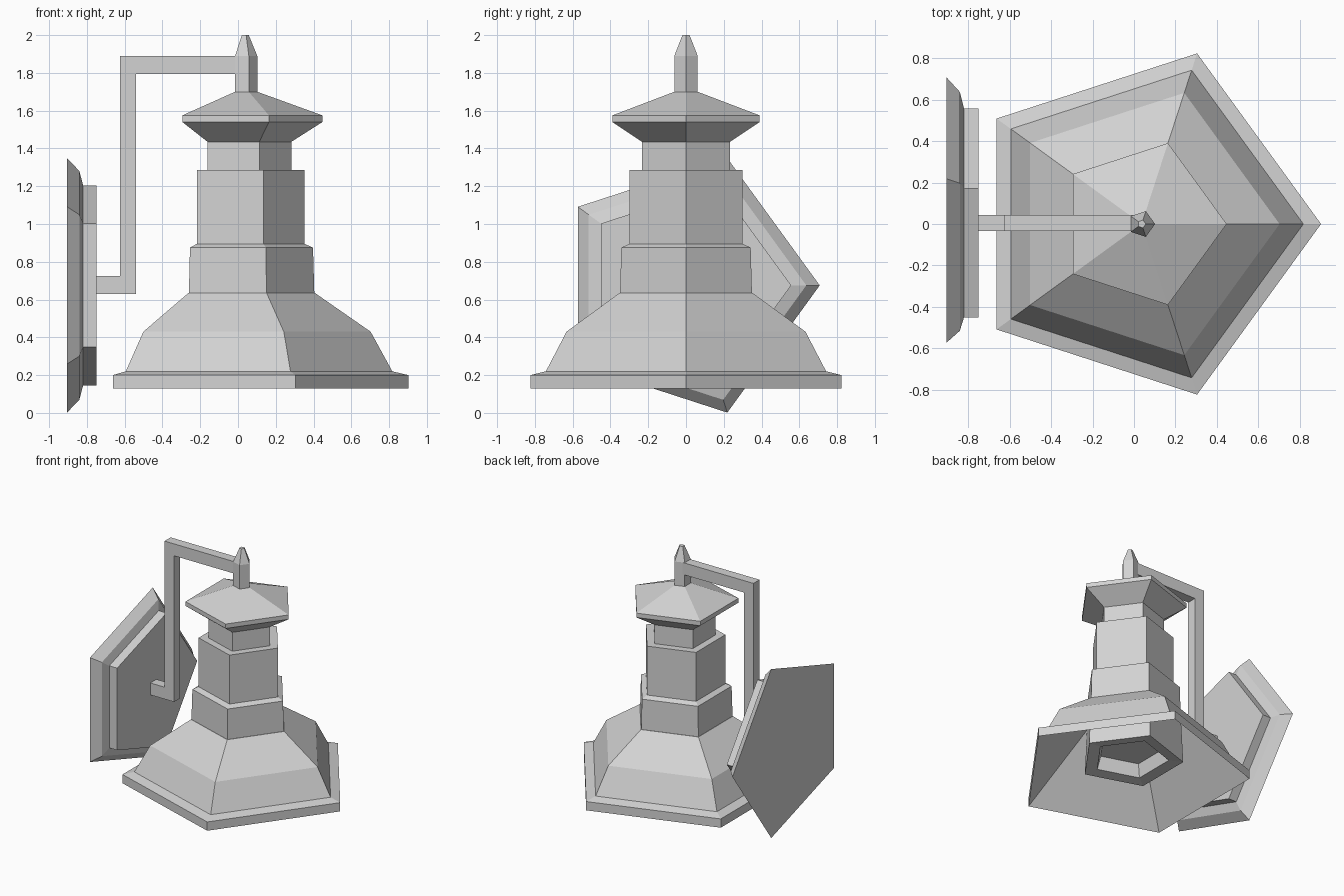
import bpy, bmesh
from math import cos, sin, tau
from mathutils import Matrix, Vector

cube = bpy.data.objects.get("Cube")
if cube:
    bpy.data.objects.remove(cube, do_unlink=True)

grey = bpy.data.materials.new("grey_metal")
grey.use_nodes = True
colour = (0.65, 0.65, 0.65, 1)
grey.diffuse_color = colour
grey.node_tree.nodes["Principled BSDF"].inputs["Base Color"].default_value = colour

SIDES = 5
AXIS = 0.037  # x of the lantern's centre line


def finish(bm, name):
    bmesh.ops.recalc_face_normals(bm, faces=bm.faces)
    mesh = bpy.data.meshes.new(name)
    bm.to_mesh(mesh)
    bm.free()
    mesh.materials.append(grey)
    obj = bpy.data.objects.new(name, mesh)
    bpy.context.collection.objects.link(obj)
    return obj


def turned(name, profile, place):
    """Five-sided solid from (radius, height) rings, capped at both ends."""
    bm = bmesh.new()
    rings = [[bm.verts.new((r * cos(tau * i / SIDES), r * sin(tau * i / SIDES), h))
              for i in range(SIDES)] for r, h in profile]
    for low, high in zip(rings, rings[1:]):
        for i in range(SIDES):
            j = (i + 1) % SIDES
            bm.faces.new((low[i], low[j], high[j], high[i]))
    bm.faces.new(rings[0][::-1])
    bm.faces.new(rings[-1])
    bm.transform(place)
    return finish(bm, name)


upright = Matrix.Translation((AXIS, 0, 0))

# Flared shade, hollow underneath
turned("shade", [(0.37, 0.61), (0.865, 0.13), (0.865, 0.2), (0.78, 0.22),
                 (0.665, 0.43), (0.37, 0.635)], upright)

# Stepped neck; the lowest tier hangs down inside the shade and has a socket
turned("lower_neck", [(0.25, 0.36), (0.28, 0.26), (0.385, 0.25), (0.367, 0.635),
                      (0.36, 0.875), (0.315, 0.895)], upright)
turned("middle_neck", [(0.315, 0.895), (0.315, 1.285)], upright)
turned("upper_neck", [(0.245, 1.285), (0.245, 1.435)], upright)

# Cap and finial
turned("cap", [(0.245, 1.435), (0.41, 1.54), (0.41, 1.575), (0.065, 1.7)], upright)
turned("finial", [(0.065, 1.7), (0.065, 1.89), (0.02, 2.0)], upright)

# Wall plate, its axis pointing along +x with one corner towards +y
sideways = Matrix(((0, 0, 1, 0), (1, 0, 0, 0), (0, 1, 0, 0.675), (0, 0, 0, 1)))
turned("wall_plate", [(0.708, -0.905), (0.637, -0.84), (0.557, -0.82),
                      (0.557, -0.75)], sideways)

# Square-section bracket: an outline in the xz plane, given thickness in y
outline = [(-0.76, 0.63), (-0.54, 0.63), (-0.54, 1.795), (0.01, 1.795),
           (0.01, 1.89), (-0.625, 1.89), (-0.625, 0.725), (-0.76, 0.725)]
bm = bmesh.new()
side = bm.faces.new([bm.verts.new((x, -0.034, z)) for x, z in outline])
grown = bmesh.ops.extrude_face_region(bm, geom=[side])["geom"]
bmesh.ops.translate(bm, vec=Vector((0, 0.077, 0)),
                    verts=[v for v in grown if isinstance(v, bmesh.types.BMVert)])
finish(bm, "bracket")
